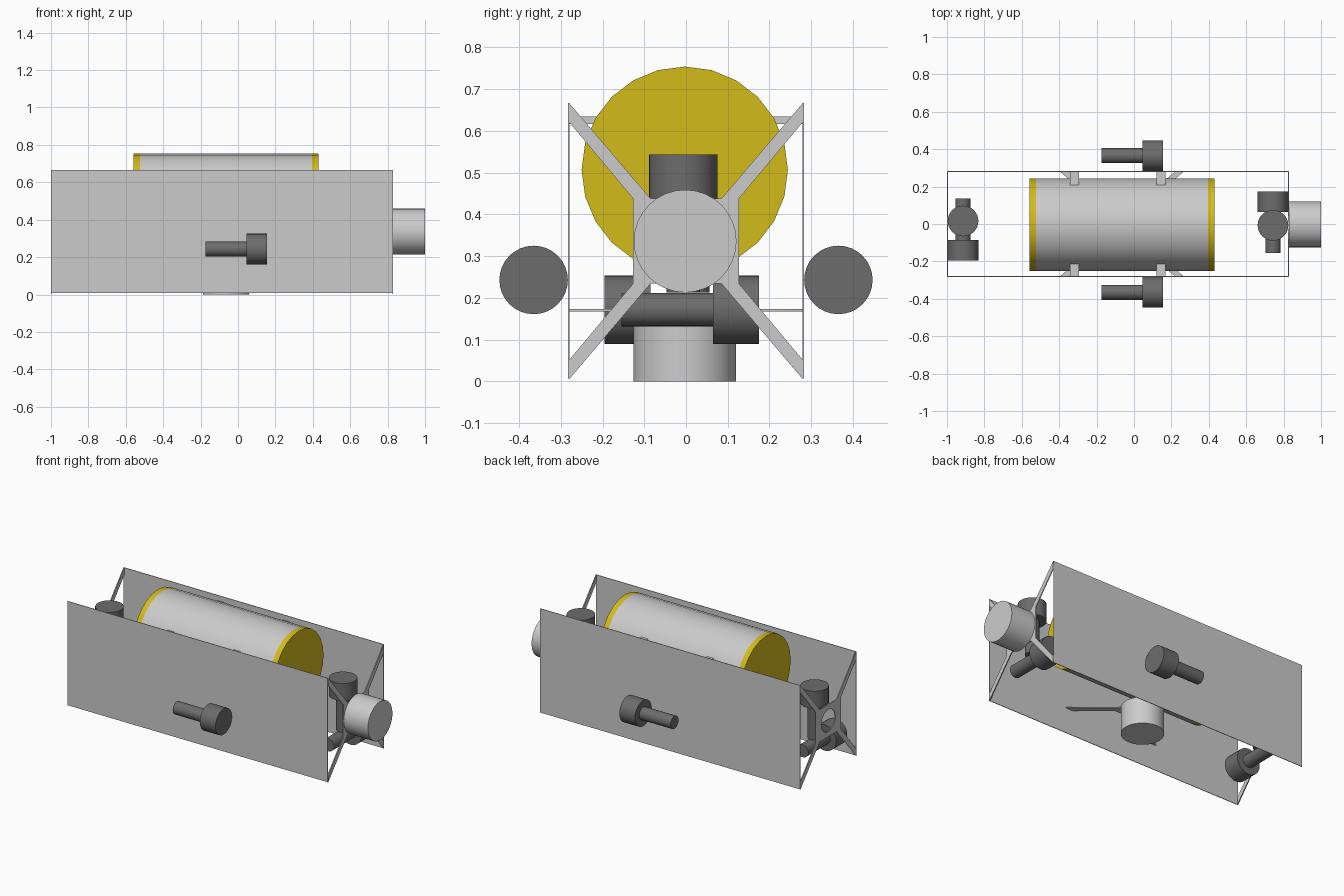
import bpy, math
from mathutils import Vector

if "Cube" in bpy.data.objects:
    bpy.data.objects.remove(bpy.data.objects["Cube"])


def material(name, color):
    m = bpy.data.materials.new(name)
    m.diffuse_color = (*color, 1)
    m.use_nodes = True
    m.node_tree.nodes["Principled BSDF"].inputs["Base Color"].default_value = m.diffuse_color
    return m


YELLOW = material("yellow", (0.65, 0.5, 0.01))
DARK = material("dark_grey", (0.15, 0.15, 0.15))


def cylinder(name, start, end, radius, sides=32, mat=None):
    a, b = Vector(start), Vector(end)
    bpy.ops.mesh.primitive_cylinder_add(vertices=sides, radius=radius,
                                        depth=(b - a).length, location=(a + b) / 2)
    ob = bpy.context.object
    ob.name = name
    ob.rotation_euler = (b - a).to_track_quat('Z', 'Y').to_euler()
    if mat:
        ob.data.materials.append(mat)
    bpy.ops.object.shade_smooth_by_angle(angle=math.radians(35))
    return ob


def box(name, lo, hi):
    lo, hi = Vector(lo), Vector(hi)
    bpy.ops.mesh.primitive_cube_add(size=1, location=(lo + hi) / 2)
    ob = bpy.context.object
    ob.name = name
    ob.scale = hi - lo
    return ob


def thruster(name, shaft_end, direction):
    """Thin motor body followed by a wide propeller housing."""
    p, d = Vector(shaft_end), Vector(direction)
    cylinder(name + "_motor", p, p + d * 0.22, 0.04, mat=DARK)
    cylinder(name + "_housing", p + d * 0.22, p + d * 0.33, 0.082, mat=DARK)


def x_bracket(name, location, rotation):
    """Flat X-shaped plate with a round hole in the middle."""
    quarter = [(0.127, 0.102), (0.28, 0.285), (0.28, 0.331), (0.085, 0.102)]
    outline = []
    for sx, sy in ((1, 1), (-1, 1), (-1, -1), (1, -1)):
        pts = [(x * sx, y * sy) for x, y in quarter]
        outline += pts if sx * sy > 0 else pts[::-1]
    hole = [(0.07 * math.cos(i * math.pi / 16), 0.07 * math.sin(i * math.pi / 16))
            for i in range(32)]
    cu = bpy.data.curves.new(name, 'CURVE')
    cu.dimensions = '2D'
    cu.fill_mode = 'BOTH'
    cu.extrude = 0.003
    for loop in (outline, hole):
        s = cu.splines.new('POLY')
        s.points.add(len(loop) - 1)
        for p, (x, y) in zip(s.points, loop):
            p.co = (x, y, 0, 1)
        s.use_cyclic_u = True
    ob = bpy.data.objects.new(name, cu)
    bpy.context.collection.objects.link(ob)
    ob.location = location
    ob.rotation_euler = rotation
    bpy.ops.object.select_all(action='DESELECT')
    ob.select_set(True)
    bpy.context.view_layer.objects.active = ob
    bpy.ops.object.convert(target='MESH')


# Pressure hull with yellow end caps
HZ = 0.507
cylinder("hull", (-0.525, -0.003, HZ), (0.395, -0.003, HZ), 0.247, 24)
cylinder("hull_cap_rear", (-0.56, -0.003, HZ), (-0.525, -0.003, HZ), 0.247, 24, YELLOW)
cylinder("hull_cap_front", (0.395, -0.003, HZ), (0.43, -0.003, HZ), 0.247, 24, YELLOW)

for side, s in (("left", 1), ("right", -1)):
    # Side panel
    ya, yb = sorted((s * 0.279, s * 0.283))
    box("side_panel_" + side, (-1.0, ya, 0.007), (0.828, yb, 0.667))
    # Tabs holding the hull
    ya, yb = sorted((s * 0.2, s * 0.28))
    for i, x in enumerate((-0.318, 0.145)):
        box(f"hull_tab_{side}_{i}", (x - 0.024, ya, 0.617), (x + 0.024, yb, 0.634))
    # Forward thruster outside the panel
    thruster("side_thruster_" + side, (-0.175, s * 0.365, 0.243), (1, 0, 0))

# Mounting brackets: both ends and underneath
H = math.pi / 2
x_bracket("front_bracket", (0.827, 0, 0.336), (H, 0, H))
x_bracket("rear_bracket", (-0.997, 0, 0.336), (H, 0, H))
x_bracket("bottom_bracket", (-0.065, 0, 0.17), (0, 0, H))

# Sensor pods
cylinder("front_sensor", (0.83, -0.002, 0.336), (1.0, -0.002, 0.336), 0.123)
cylinder("bottom_sensor", (-0.065, -0.003, 0), (-0.065, -0.003, 0.17), 0.123)

# Vertical and lateral thrusters at each end
thruster("front_vertical_thruster", (0.743, -0.007, 0.213), (0, 0, 1))
thruster("rear_vertical_thruster", (-0.914, 0.016, 0.213), (0, 0, 1))
thruster("front_lateral_thruster", (0.743, -0.155, 0.172), (0, 1, 0))
thruster("rear_lateral_thruster", (-0.914, 0.135, 0.172), (0, -1, 0))
